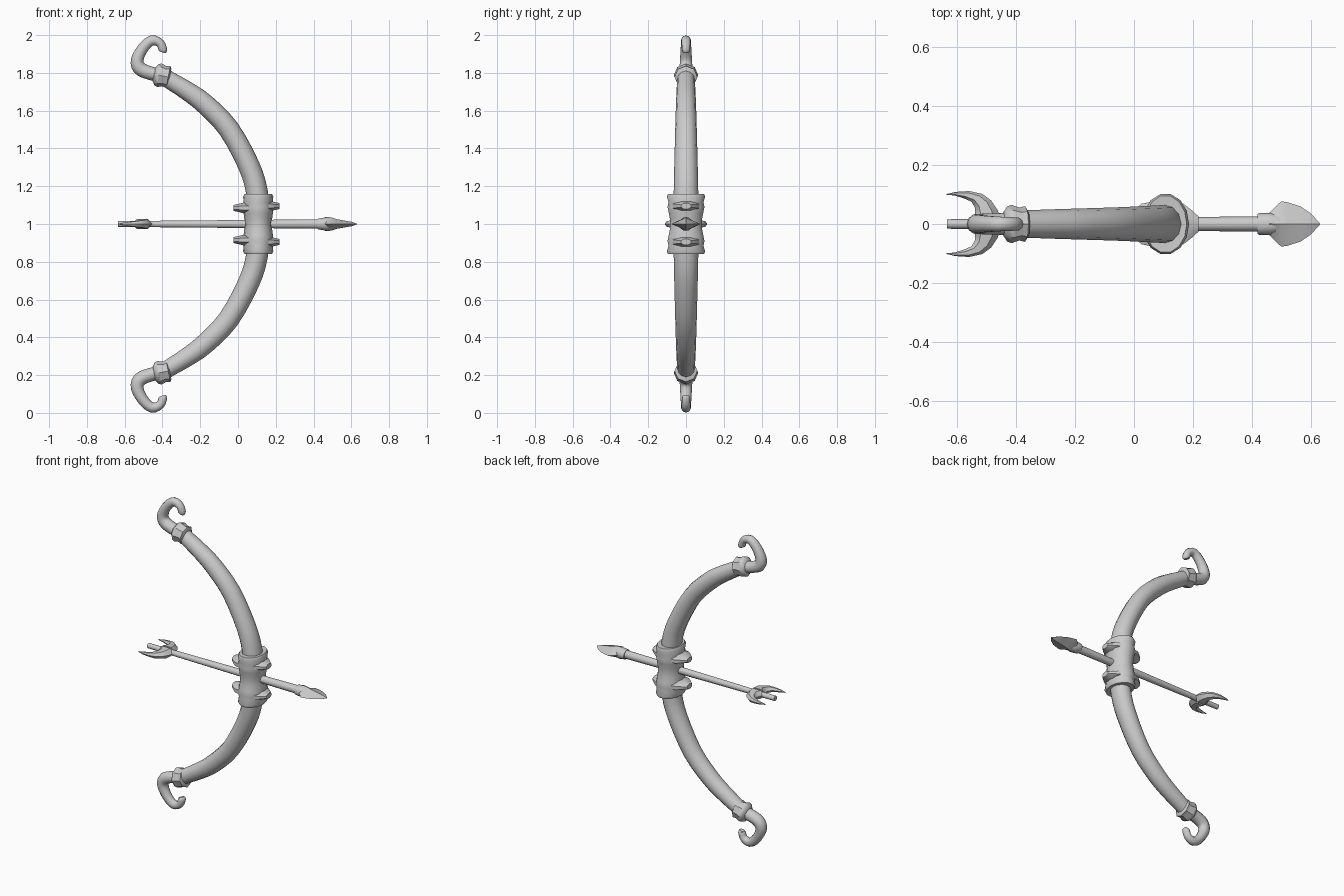
import bpy, bmesh, math
from mathutils import Vector

if "Cube" in bpy.data.objects:
    bpy.data.objects.remove(bpy.data.objects["Cube"])

MID = 1.0  # all parts are built around the bow's mid height


def finish(name, bm, mirror=None, angle=40):
    bmesh.ops.recalc_face_normals(bm, faces=bm.faces)
    me = bpy.data.meshes.new(name)
    bm.to_mesh(me)
    bm.free()
    ob = bpy.data.objects.new(name, me)
    ob.location.z = MID
    bpy.context.collection.objects.link(ob)
    if mirror is not None:
        m = ob.modifiers.new("Mirror", 'MIRROR')
        m.use_axis = [i == mirror for i in range(3)]
        m.use_mirror_merge = False
    bpy.ops.object.select_all(action='DESELECT')
    ob.select_set(True)
    bpy.context.view_layer.objects.active = ob
    bpy.ops.object.shade_smooth_by_angle(angle=math.radians(angle))
    return ob


def loft(name, rings, mirror=None, angle=40):
    """Skin a list of equal-length vertex rings and cap both ends."""
    bm = bmesh.new()
    vs = [[bm.verts.new(p) for p in r] for r in rings]
    n = len(vs[0])
    for a, b in zip(vs, vs[1:]):
        for i in range(n):
            j = (i + 1) % n
            bm.faces.new((a[i], a[j], b[j], b[i]))
    bm.faces.new(vs[0])
    bm.faces.new(vs[-1])
    return finish(name, bm, mirror, angle)


def ring(c, u, v, n, phase=0.0):
    """Ellipse of n points around c spanned by the vectors u and v."""
    c, u, v = Vector(c), Vector(u), Vector(v)
    return [c + u * math.cos(phase + math.tau * i / n)
            + v * math.sin(phase + math.tau * i / n) for i in range(n)]


def tube(name, pts, sides, steps, mirror=None, angle=40):
    """Smooth tube in the xz plane; points are (x, z, radius in plane, radius in y)."""
    P = [Vector(p) for p in pts]
    P = [2 * P[0] - P[1]] + P + [2 * P[-1] - P[-2]]
    path = []
    for k in range(1, len(P) - 2):
        a, b, c, d = P[k - 1:k + 3]
        for s in range(steps):
            t = s / steps
            path.append(0.5 * (2 * b + (c - a) * t + (2 * a - 5 * b + 4 * c - d) * t * t
                               + (3 * b - a - 3 * c + d) * t ** 3))
    path.append(P[-2])
    rings = []
    for i, p in enumerate(path):
        q = path[min(i + 1, len(path) - 1)] - path[max(i - 1, 0)]
        side = Vector((q[1], 0, -q[0])).normalized()
        rings.append(ring((p[0], 0, p[1]), side * p[2], (0, p[3], 0), sides))
    return loft(name, rings, mirror, angle)


def along_x(name, sections, sides, phase=0.0, angle=40):
    """Loft of (x, y radius, z radius) sections."""
    return loft(name, [ring((x, 0, 0), (0, ry, 0), (0, 0, rz), sides, phase)
                       for x, ry, rz in sections], None, angle)


# Curved limbs, upper one mirrored below
tube("bow_limb", [(0.115, 0.0, .06, .068), (0.10, .17, .058, .065), (0.057, .31, .057, .062),
                  (-0.05, .505, .056, .057), (-0.175, .635, .054, .053),
                  (-0.27, .705, .05, .05), (-0.385, .775, .045, .046)], 12, 3, mirror=2)

# Curled tips
tube("limb_tip", [(-0.38, .78, .036, .04), (-0.47, .80, .036, .038), (-0.522, .826, .037, .036),
                  (-0.533, .872, .033, .033), (-0.50, .935, .029, .029),
                  (-0.455, .972, .027, .026), (-0.412, .957, .023, .024),
                  (-0.397, .92, .022, .022), (-0.398, .908, .014, .014)], 10, 3, mirror=2)

# Flared collars where the tips join the limbs
axis = Vector((-1, 0, .2)).normalized()
up = Vector((.2, 0, 1)).normalized()
loft("tip_collar", [ring(Vector((-0.403, 0, .785)) + axis * d, up * r, (0, r * 1.03, 0), 8)
                    for d, r in ((-.042, .045), (-.034, .059), (-.014, .054), (.012, .063),
                                 (.028, .058), (.042, .038))], mirror=2)

# Wrapped grip with a pinched waist and swollen rims
half = [(.158, .062, .07), (.16, .072, .098), (.145, .08, .104), (.115, .077, .095),
        (.09, .082, .1), (.06, .078, .094), (.03, .074, .088)]
profile = half + [(0, .07, .086)] + [(-z, a, b) for z, a, b in reversed(half)]
loft("grip", [ring((.107, 0, z), (a, 0, 0), (0, b, 0), 14) for z, a, b in profile], angle=45)

# Protruding ridges on the front and rear of the grip, above and below the arrow
for name, sx, zc in (("grip_ridge_front", 1, .095), ("grip_ridge_rear", -1, .085)):
    loft(name, [ring((.097 + sx * d, 0, zc), (0, w, 0), (0, 0, h), 8, math.pi / 8)
                for d, w, h in ((.02, .085, .03), (.07, .075, .03), (.1, .05, .022),
                                (.122, .028, .017))], mirror=2)

# Arrow shaft, ferrule and leaf-shaped head
along_x("arrow_shaft", [(-.635, .016, .016), (.44, .026, .026)], 10)
along_x("arrow_ferrule", [(.42, .034, .028), (.427, .038, .03), (.465, .038, .037),
                          (.5, .03, .03)], 10)
along_x("arrow_head", [(.46, .038, .037), (.482, .06, .037), (.5, .077, .033), (.52, .074, .026),
                       (.565, .06, .018), (.6, .036, .012), (.632, .001, .001)], 4, angle=30)

# Crescent fletching: tapered blades swept back on both sides of the shaft
blade = [((-.452, .005), (-.562, .005), .031), ((-.462, .045), (-.54, .03), .029),
         ((-.485, .08), (-.54, .055), .023), ((-.515, .102), (-.552, .076), .019),
         ((-.56, .112), (-.58, .088), .013), ((-.605, .109), (-.61, .097), .008),
         ((-.636, .102), (-.636, .099), .002)]
rings = []
for o, i, h in blade:
    o, i = Vector((*o, 0)), Vector((*i, 0))
    rings.append(ring((o + i) / 2, (o - i) / 2, (0, 0, h), 6))
loft("arrow_fletching", rings, mirror=1)
